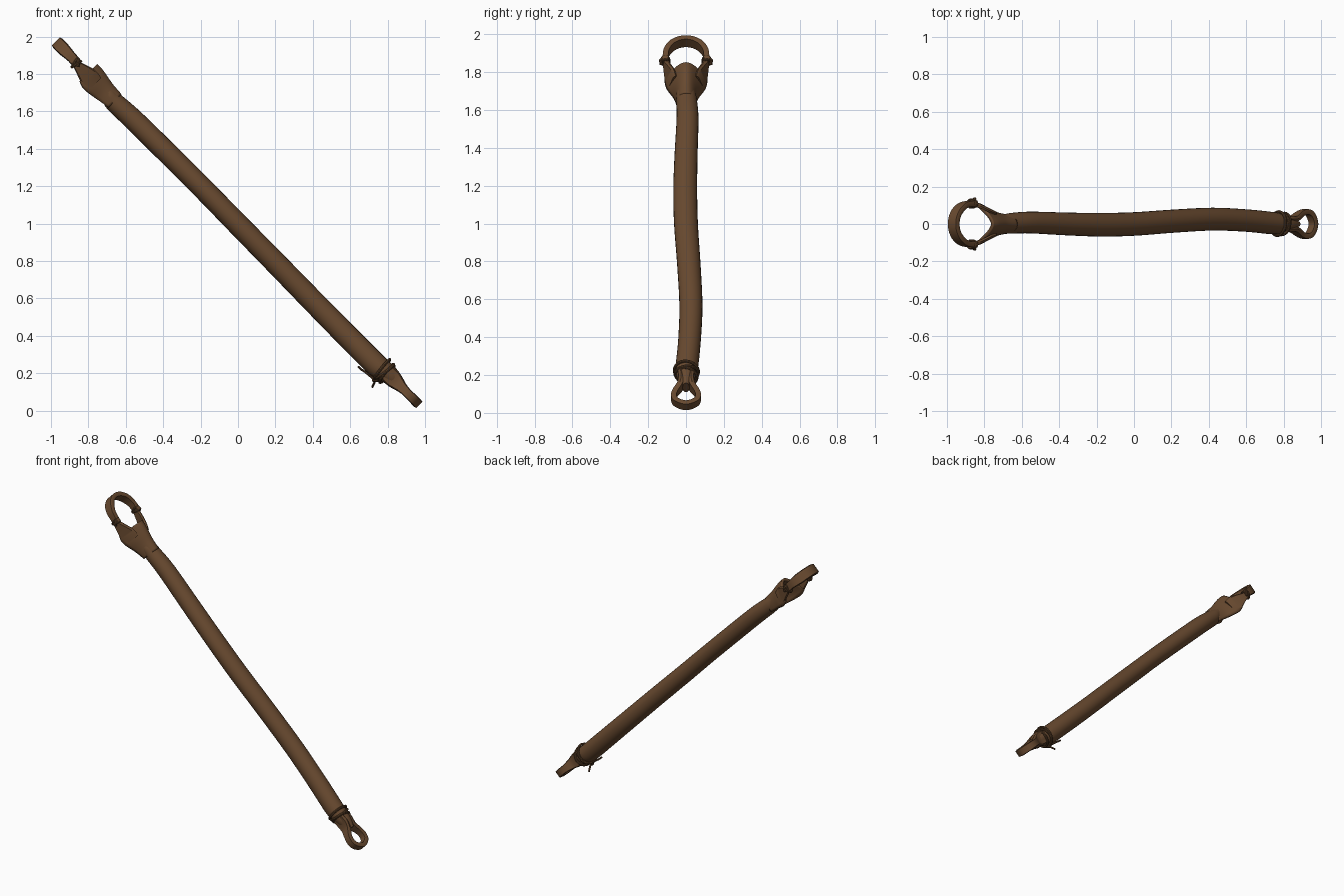
import bpy, math
from mathutils import Vector

if "Cube" in bpy.data.objects:
    bpy.data.objects.remove(bpy.data.objects["Cube"])

R2 = math.sqrt(0.5)
leather = bpy.data.materials.new("brown leather")
leather.diffuse_color = (0.14, 0.068, 0.029, 1)
leather.use_nodes = True
leather.node_tree.nodes["Principled BSDF"].inputs["Base Color"].default_value = leather.diffuse_color
cord_mat = bpy.data.materials.new("dark brown cord")
cord_mat.diffuse_color = (0.105, 0.052, 0.022, 1)
cord_mat.use_nodes = True
cord_mat.node_tree.nodes["Principled BSDF"].inputs["Base Color"].default_value = cord_mat.diffuse_color


def P(s, y, n):
    """Strap frame: s down its length, y sideways, n across its upper face."""
    return Vector(((s + n) * R2, y, 1 + (n - s) * R2))


def smooth_path(rows, k=5):
    """Catmull-Rom resampling of rows of numbers."""
    out = []
    for i in range(len(rows) - 1):
        p0, p1 = rows[max(i - 1, 0)], rows[i]
        p2, p3 = rows[i + 1], rows[min(i + 2, len(rows) - 1)]
        for j in range(k):
            t = j / k
            out.append([0.5 * (2 * b + (c - a) * t + (2 * a - 5 * b + 4 * c - d) * t * t
                               + (3 * b - a - 3 * c + d) * t ** 3)
                        for a, b, c, d in zip(p0, p1, p2, p3)])
    out.append(list(rows[-1]))
    return out


def make(name, verts, faces, mat=leather, angle=40):
    me = bpy.data.meshes.new(name)
    me.from_pydata(verts, [], faces)
    me.materials.append(mat)
    ob = bpy.data.objects.new(name, me)
    bpy.context.collection.objects.link(ob)
    bpy.ops.object.select_all(action='DESELECT')
    ob.select_set(True)
    bpy.context.view_layer.objects.active = ob
    bpy.ops.object.mode_set(mode='EDIT')
    bpy.ops.mesh.select_all(action='SELECT')
    bpy.ops.mesh.normals_make_consistent(inside=False)
    bpy.ops.object.mode_set(mode='OBJECT')
    bpy.ops.object.shade_smooth_by_angle(angle=math.radians(angle))
    return ob


def loft(name, rings, mat=leather, closed=False):
    m, c = len(rings[0]), len(rings)
    faces = []
    for i in range(c if closed else c - 1):
        a, b = i * m, ((i + 1) % c) * m
        faces += [(a + j, a + (j + 1) % m, b + (j + 1) % m, b + j) for j in range(m)]
    if not closed:
        faces += [tuple(range(m)), tuple(range((c - 1) * m, c * m))]
    return make(name, [v for r in rings for v in r], faces, mat)


def band(name, rows):
    """Flat strip; rows are s, y/n of upper edge, y/n of lower edge, thickness."""
    pts = smooth_path(rows)
    rings = []
    for i, (s, yt, nt, yb, nb, th) in enumerate(pts):
        a, b = pts[max(i - 1, 0)], pts[min(i + 1, len(pts) - 1)]
        ds, dy = b[0] - a[0], b[1] + b[3] - a[1] - a[3]
        dy /= 2
        l = math.hypot(ds, dy)
        ls, ly = -dy / l * th / 2, ds / l * th / 2
        ring = []
        for u, v in ((1, 0), (.85, 1), (-.85, 1), (-1, 0), (-.85, -1), (.85, -1)):
            f = (1 + u) / 2
            ring.append(P(s + ls * v, yb + (yt - yb) * f + ly * v, nb + (nt - nb) * f))
        rings.append(ring)
    return loft(name, rings)


def cord(name, rows, r=0.007, closed=False):
    pts = [P(*q) for q in rows]
    rings, c = [], len(pts)
    for i, p in enumerate(pts):
        if closed:
            t = pts[(i + 1) % c] - pts[i - 1]
        else:
            t = pts[min(i + 1, c - 1)] - pts[max(i - 1, 0)]
        t.normalize()
        # reference axis stays along the strap for wraps, sideways for tails
        ref = P(1, 0, 0) - P(0, 0, 0) if closed else Vector((0, 1, 0))
        u = t.cross(ref).normalized()
        w = t.cross(u)
        rings.append([p + (u * math.cos(a) + w * math.sin(a)) * r
                      for a in (k * math.tau / 8 for k in range(8))])
    return loft(name, rings, cord_mat, closed)


def wrap(name, s, y, n, ry, rn, tilt, r=0.007, tilt_y=0):
    rows = []
    for k in range(28):
        a = k * math.tau / 28
        rows.append((s + tilt * math.sin(a) + tilt_y * math.cos(a),
                     y + ry * math.cos(a), n + rn * math.sin(a)))
    return cord(name, rows, r, True)


# rolled leather strap body: s, y, n, half width, half height
body = smooth_path([
    (-1.01, 0, 0, .045, .040), (-.97, 0, -.005, .052, .046), (-.92, .004, -.008, .055, .053),
    (-.78, .008, -.002, .058, .057), (-.5, 0, 0, .061, .058), (-.25, -.004, 0, .063, .058),
    (0, 0, -.003, .063, .059), (.3, .015, -.006, .062, .060), (.6, .026, -.01, .061, .061),
    (.85, .019, -.012, .060, .062), (1.04, .006, -.012, .060, .062), (1.10, .002, -.008, .056, .058),
    (1.15, 0, 0, .047, .050), (1.19, 0, 0, .036, .044), (1.225, 0, 0, .018, .034)])
loft("strap_body", [[P(s, y + ry * math.cos(a), n + rn * math.sin(a))
                     for a in (k * math.tau / 24 for k in range(24))]
                    for s, y, n, ry, rn in body])

# flared open end of the strap: s, leg y, top y, top n, leg n
N = 21
flare = smooth_path([(-.93, .04, .050, .040, -.05), (-1.0, .058, .050, .045, -.062),
                     (-1.06, .088, .053, .056, -.070), (-1.10, .102, .056, .062, -.070),
                     (-1.135, .106, .060, .062, -.058)], 4)
verts, faces = [], []
for i, (s, leg, top, nt, nb) in enumerate(flare):
    for j in range(N):
        t = 2 * j / (N - 1) - 1
        a = t * math.pi / 2
        verts.append(P(s, math.sin(a) * (top + (leg - top) * t * t),
                       nb + (nt - nb) * math.cos(a)))
        if i and j:
            q = i * N + j
            faces.append((q, q - 1, q - N - 1, q - N))
fl = make("flared_end", verts, faces)
mod = fl.modifiers.new("thickness", 'SOLIDIFY')
mod.thickness = .018
mod.offset = 0

for side, label in ((1, "back"), (-1, "front")):
    # tapering arms joining the flare to the big loop
    band(label + "_arm", [(s, side * a, b, side * c, d, th) for s, a, b, c, d, th in (
        (-1.07, .055, .035, .088, -.064, .018), (-1.12, .068, .040, .103, -.062, .02),
        (-1.17, .090, .027, .108, -.045, .022), (-1.215, .107, .012, .109, -.030, .026),
        (-1.25, .108, .020, .108, -.028, .026))])
    # small cord bindings and knots
    for k in range(2):
        wrap(f"{label}_binding_{k}", -1.213 - .014 * k, side * .109, -.008, .020, .028,
             .006 - .012 * k)
    cord(label + "_knot", [(-1.225, side * .122, .012), (-1.212, side * .134, .008),
                           (-1.200, side * .130, -.012)], .009)

# big loop at the top
rows = []
for k in range(13):
    a = math.pi * k / 12
    w = .024 + .011 * min(1, math.sin(a) * 1.6)
    y = .110 * math.cos(a)
    rows.append((-1.225 - .138 * math.sin(a) ** .9 if 0 < k < 12 else -1.205, y, w, y, -w, .029))
band("big_loop", rows)

# small teardrop loop at the bottom
half = [(1.13, .030, .046), (1.175, .026, .046), (1.215, .032, .036), (1.26, .056, .026),
        (1.30, .065, .025), (1.335, .050, .026)]
tear = half + [(1.357, 0, .027)] + [(s, -y, w) for s, y, w in reversed(half)]
band("small_loop", [(s, y, w, y, -w, .028) for s, y, w in tear])

# cord wrapped around the lower end, with loose tails below
for k, (s, tilt, ty) in enumerate(((1.095, -.008, .006), (1.112, .008, -.006), (1.132, -.004, .012))):
    wrap(f"cord_wrap_{k}", s, .002, -.006, .064 - .004 * k, .066 - .004 * k, tilt, .008, ty)
cord("cord_knot", [(1.12, -.012, -.062), (1.105, 0, -.078), (1.09, .012, -.066)], .012)
cord("long_tail", [(1.11, 0, -.072), (1.075, .012, -.077), (1.04, .02, -.080), (1.06 - .04, .02, -.085),
                   (1.06 - .065, .012, -.086)], .006)
cord("short_tail", [(1.11, 0, -.072), (1.118, .02, -.088), (1.122, .038, -.102), (1.126, .045, -.110)], .006)
